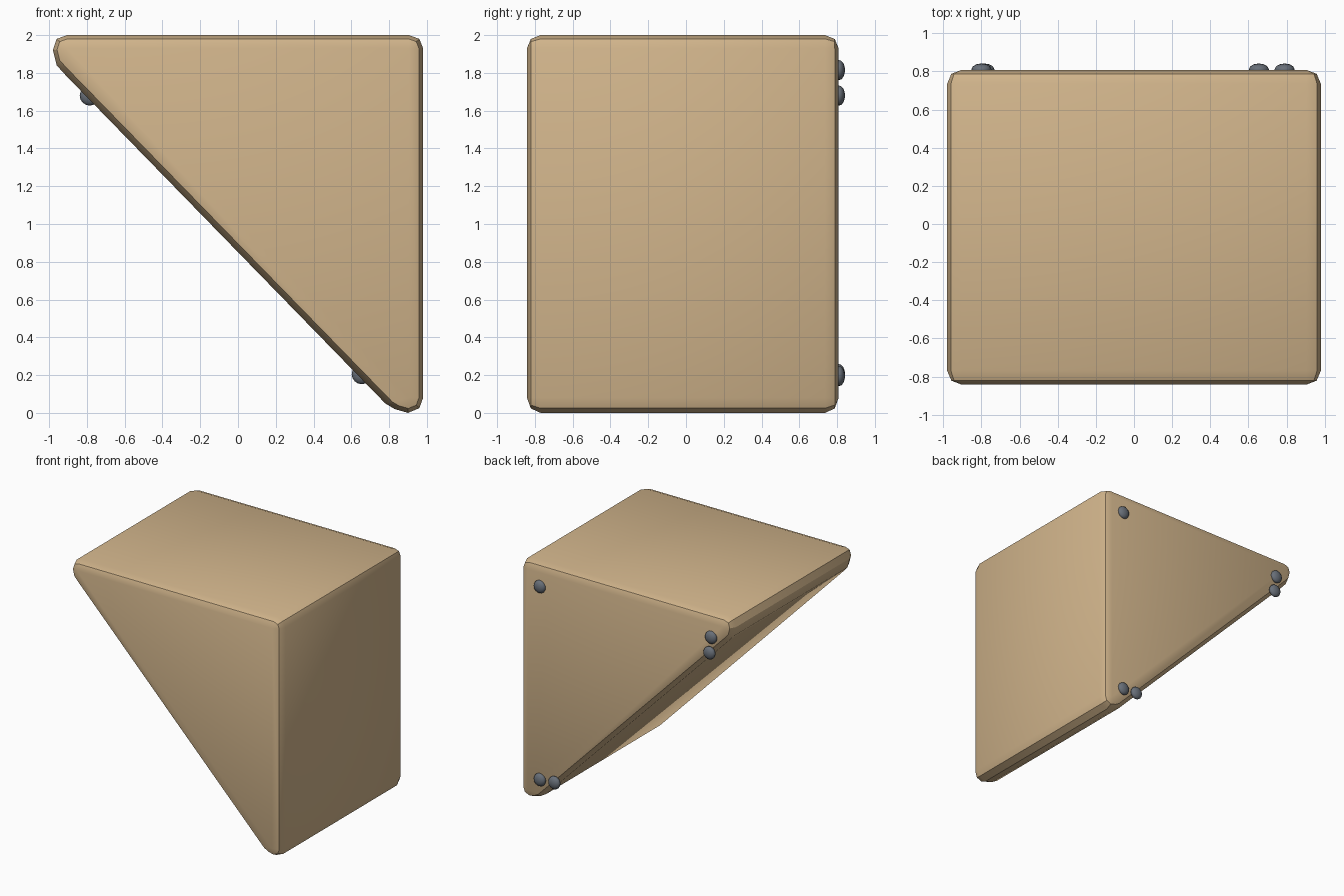
import bpy, bmesh, math

if "Cube" in bpy.data.objects:
    bpy.data.objects.remove(bpy.data.objects["Cube"])


def material(name, rgb):
    m = bpy.data.materials.new(name)
    m.diffuse_color = (*rgb, 1)
    m.use_nodes = True
    m.node_tree.nodes["Principled BSDF"].inputs["Base Color"].default_value = m.diffuse_color
    return m


tan = material("tan", (0.64, 0.46, 0.26))
steel = material("steel", (0.14, 0.16, 0.19))


def finish(obj, mat, angle):
    obj.data.materials.append(mat)
    bpy.ops.object.select_all(action='DESELECT')
    obj.select_set(True)
    bpy.context.view_layer.objects.active = obj
    bpy.ops.object.shade_smooth_by_angle(angle=math.radians(angle))


# Rounded wedge: each inner corner (x, z) with its rounded outline points
corners = {
    (-0.905, 1.93): [(-0.905, 2.0), (-0.96, 1.98), (-0.98, 1.92), (-0.96, 1.84), (-0.91, 1.785)],
    (0.905, 0.08): [(0.78, 0.05), (0.83, 0.02), (0.90, 0.0), (0.96, 0.025), (0.98, 0.08)],
    (0.905, 1.93): [(0.98, 1.93), (0.96, 1.98), (0.905, 2.0)],
}
Y_FRONT, Y_BACK = -0.842, 0.808
# (outline growth, depth from the end face) for a two-step bevel
rings = [(0.0, 0.0), (0.707, 0.0205), (1.0, 0.072)]

bm = bmesh.new()
for (cx, cz), outline in corners.items():
    for grow, depth in rings:
        for x, z in outline:
            px, pz = cx + grow * (x - cx), cz + grow * (z - cz)
            bm.verts.new((px, Y_FRONT + depth, pz))
            bm.verts.new((px, Y_BACK - depth, pz))
bmesh.ops.remove_doubles(bm, verts=bm.verts, dist=0.0005)
hull = bmesh.ops.convex_hull(bm, input=bm.verts)
loose = [v for v in bm.verts if not v.link_faces]
bmesh.ops.delete(bm, geom=loose, context='VERTS')
bmesh.ops.dissolve_limit(bm, angle_limit=math.radians(1), verts=bm.verts, edges=bm.edges)
bmesh.ops.recalc_face_normals(bm, faces=bm.faces)
mesh = bpy.data.meshes.new("wedge_body")
bm.to_mesh(mesh)
bm.free()
body = bpy.data.objects.new("wedge_body", mesh)
bpy.context.collection.objects.link(body)
finish(body, tan, 30)

# Domed rivets on the back face
for i, (x, z) in enumerate([(0.79, 1.815), (-0.80, 1.815), (-0.785, 1.68),
                            (0.79, 0.195), (0.655, 0.205)]):
    bpy.ops.mesh.primitive_uv_sphere_add(segments=12, ring_count=8, radius=1,
                                         location=(x, 0.81, z))
    rivet = bpy.context.object
    rivet.name = f"rivet_{i + 1}"
    rivet.scale = (0.053, 0.032, 0.053)
    finish(rivet, steel, 60)
